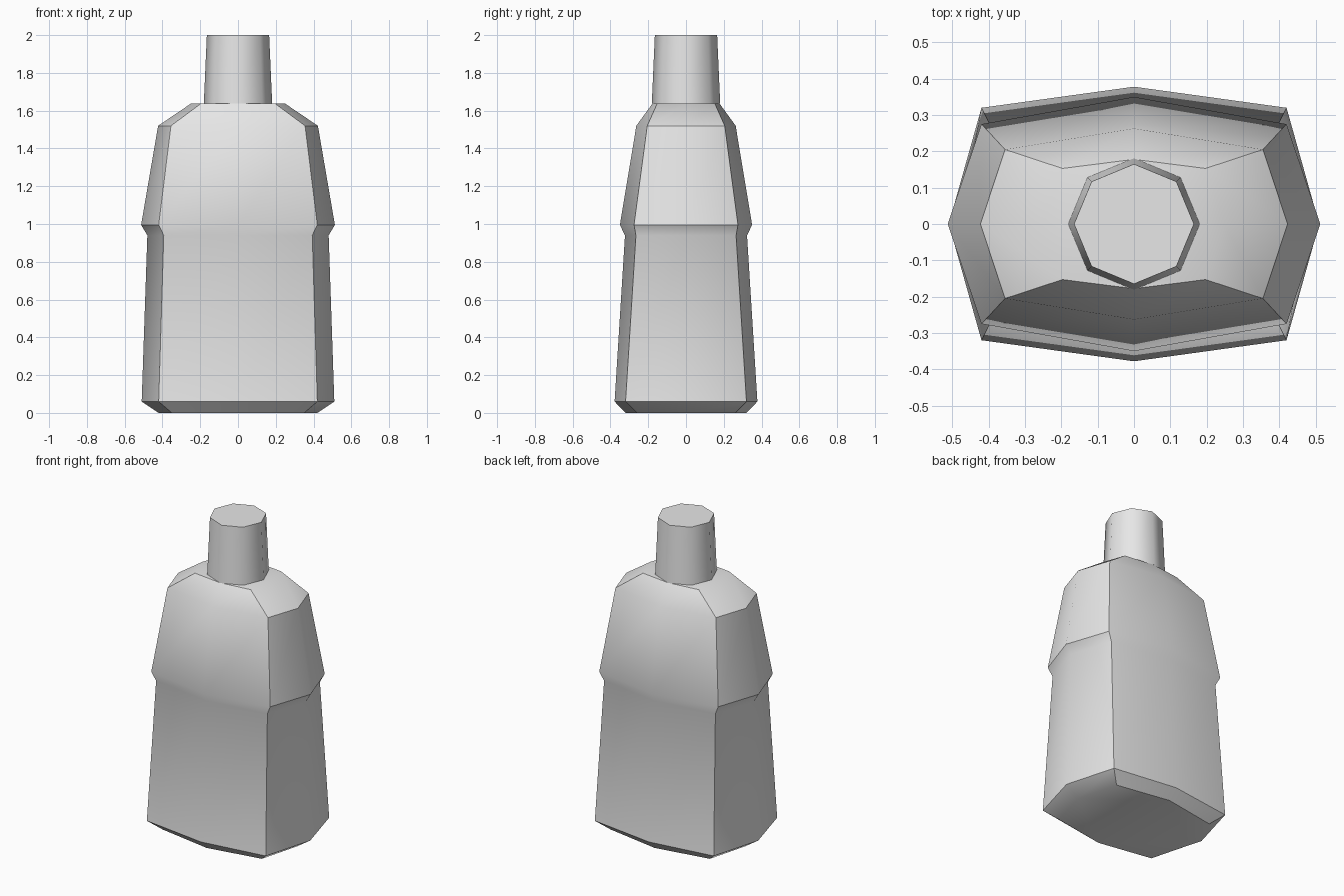
import bpy, bmesh, math

cube = bpy.data.objects.get("Cube")
if cube:
    bpy.data.objects.remove(cube, do_unlink=True)

# Single light grey plastic
grey = bpy.data.materials.new("light_grey")
grey.use_nodes = True
grey.diffuse_color = (0.8, 0.8, 0.8, 1)
grey.node_tree.nodes["Principled BSDF"].inputs["Base Color"].default_value = (0.8, 0.8, 0.8, 1)


def octagon(x, y, cx, cy, z):
    """Eight-sided ring: side and front tips plus four corners."""
    return [(x, 0, z), (cx, cy, z), (0, y, z), (-cx, cy, z),
            (-x, 0, z), (-cx, -cy, z), (0, -y, z), (cx, -cy, z)]


def loft(name, rings, sharp_angle):
    """Skin a stack of rings and close both ends."""
    bm = bmesh.new()
    loops = [[bm.verts.new(p) for p in ring] for ring in rings]
    for low, high in zip(loops, loops[1:]):
        for i in range(8):
            j = (i + 1) % 8
            bm.faces.new((low[i], low[j], high[j], high[i]))
    bm.faces.new(loops[0][::-1])
    bm.faces.new(loops[-1])
    bmesh.ops.recalc_face_normals(bm, faces=bm.faces)
    mesh = bpy.data.meshes.new(name)
    bm.to_mesh(mesh)
    bm.free()
    mesh.materials.append(grey)
    obj = bpy.data.objects.new(name, mesh)
    bpy.context.collection.objects.link(obj)
    bpy.ops.object.select_all(action='DESELECT')
    obj.select_set(True)
    bpy.context.view_layer.objects.active = obj
    bpy.ops.object.shade_smooth_by_angle(angle=math.radians(sharp_angle))
    return obj


# Bottle body: chamfered base, tapering waist, overhanging upper half, shoulder
body_levels = [
    # side, front, corner x, corner y, height
    (0.42, 0.32, 0.35, 0.26, 0.0),
    (0.51, 0.378, 0.42, 0.32, 0.06),
    (0.48, 0.323, 0.393, 0.265, 0.94),
    (0.513, 0.35, 0.42, 0.275, 0.995),
    (0.423, 0.263, 0.355, 0.205, 1.52),
    (0.25, 0.178, 0.197, 0.153, 1.637),
]
loft("bottle_body", [octagon(*level) for level in body_levels], 37)

# Tapered cap
c = math.sqrt(0.5)
loft("bottle_cap", [octagon(r, r, r * c, r * c, z)
                    for r, z in ((0.181, 1.637), (0.165, 2.0))], 60)
